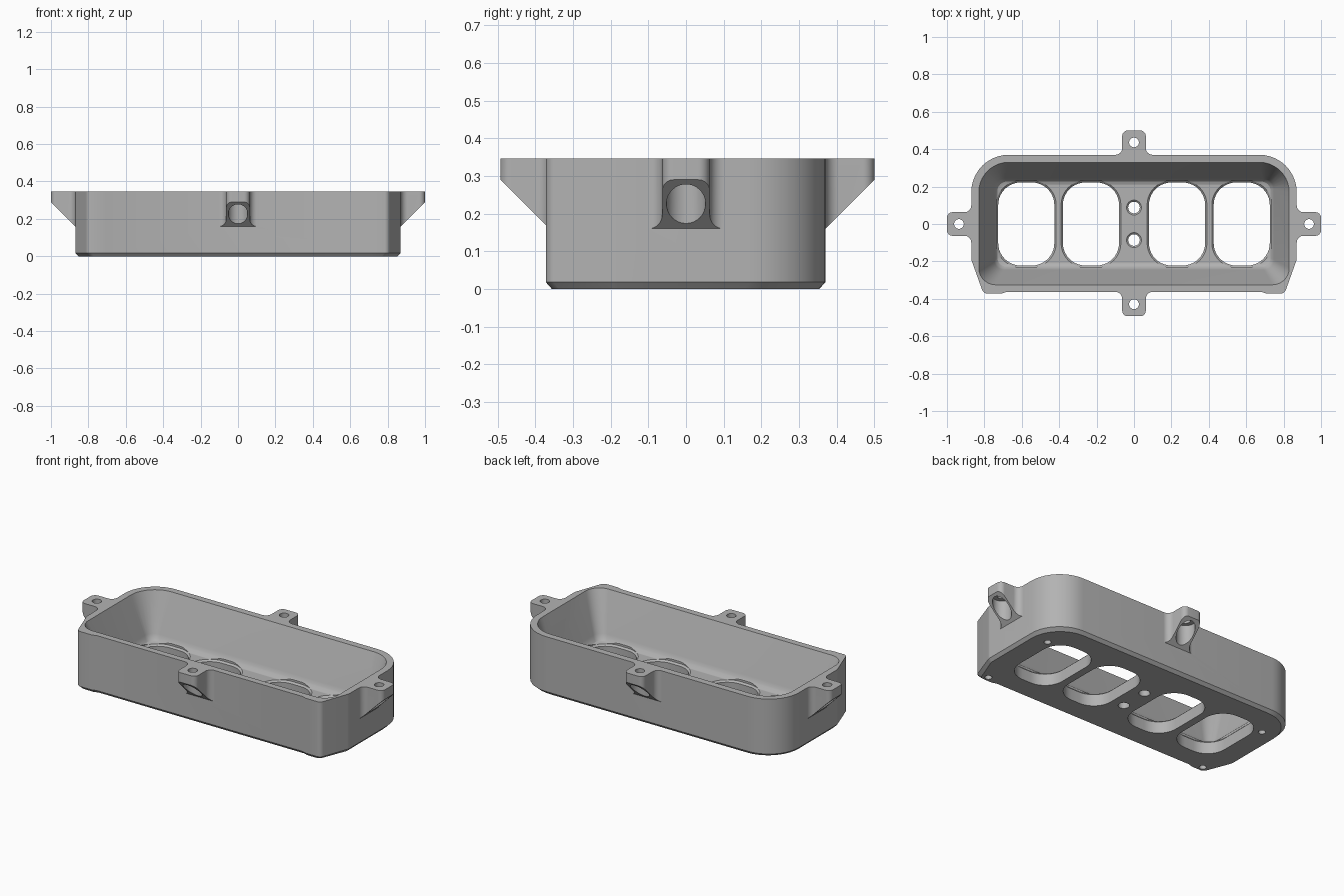
import bpy, bmesh, math
from mathutils import Vector

cube = bpy.data.objects.get("Cube")
if cube:
    bpy.data.objects.remove(cube, do_unlink=True)

TOP = 0.347
FLOOR = 0.08

grey = bpy.data.materials.new("plain grey")
grey.use_nodes = True
grey.diffuse_color = (0.45, 0.45, 0.45, 1)
for node in grey.node_tree.nodes:
    if node.type == 'BSDF_PRINCIPLED':
        node.inputs["Base Color"].default_value = grey.diffuse_color
        node.inputs["Roughness"].default_value = 0.6


def rounded(corners, steps=10):
    """Outline with each (x, y, radius) corner turned into an arc."""
    out = []
    for i, (x, y, r) in enumerate(corners):
        p = Vector((x, y))
        if r == 0:
            out.append(p)
            continue
        a = (Vector(corners[i - 1][:2]) - p).normalized()
        b = (Vector(corners[(i + 1) % len(corners)][:2]) - p).normalized()
        half = a.angle(b) / 2
        centre = p + (a + b).normalized() * (r / math.sin(half))
        start = p + a * (r / math.tan(half)) - centre
        end = p + b * (r / math.tan(half)) - centre
        turn = start.angle_signed(end)
        for k in range(steps + 1):
            t = -turn * k / steps
            c, s = math.cos(t), math.sin(t)
            out.append(centre + Vector((start.x * c - start.y * s,
                                        start.x * s + start.y * c)))
    return out


def rect(hx, front, back, r_front, r_back):
    return rounded([(-hx, front, r_front), (hx, front, r_front),
                    (hx, back, r_back), (-hx, back, r_back)])


def circle(x, y, r, n=32):
    return [Vector((x + r * math.cos(2 * math.pi * k / n),
                    y + r * math.sin(2 * math.pi * k / n))) for k in range(n)]


def loft(name, rings):
    """Closed solid through rings of 3D points."""
    bm = bmesh.new()
    loops = [[bm.verts.new(p) for p in ring] for ring in rings]
    for low, high in zip(loops, loops[1:]):
        for i in range(len(low)):
            j = (i + 1) % len(low)
            bm.faces.new((low[i], low[j], high[j], high[i]))
    bm.faces.new(loops[0][::-1])
    bm.faces.new(loops[-1])
    bmesh.ops.remove_doubles(bm, verts=bm.verts, dist=1e-5)
    bmesh.ops.recalc_face_normals(bm, faces=bm.faces)
    mesh = bpy.data.meshes.new(name)
    bm.to_mesh(mesh)
    bm.free()
    obj = bpy.data.objects.new(name, mesh)
    bpy.context.collection.objects.link(obj)
    mesh.materials.append(grey)
    return obj


def stack(name, *sections):
    """Loft of flat outlines, each given as (outline, height)."""
    return loft(name, [[(p.x, p.y, z) for p in line] for line, z in sections])


def combine(target, tool, operation):
    mod = target.modifiers.new(tool.name, 'BOOLEAN')
    mod.operation = operation
    mod.solver = 'EXACT'
    mod.object = tool
    bpy.context.view_layer.objects.active = target
    bpy.ops.object.modifier_apply(modifier=mod.name)
    bpy.data.objects.remove(tool, do_unlink=True)


# Body: rounded back corners, slanted front corners, chamfered base
def body_outline(inset):
    side, back, front = 0.87 - inset, 0.37 - inset, -0.372 + inset
    right = [(0.68, front + 0.009, 0), (0.71, front, 0),
             (0.805 - inset, front, 0.03), (side, -0.19, 0.05),
             (side, back, 0.2)]
    left = [(-x, y, r) for x, y, r in reversed(right)]
    return rounded(right + left)


body = stack("housing", (body_outline(0.016), 0),
             (body_outline(0), 0.018), (body_outline(0), TOP))

# Mounting lugs: filleted tabs with a sloping underside
lugs = [(Vector((0.87, 0)), Vector((1, 0))),
        (Vector((-0.87, 0)), Vector((-1, 0))),
        (Vector((0, 0.37)), Vector((0, 1))),
        (Vector((0, -0.363)), Vector((0, -1)))]
half_lug = [(-0.02, -0.1, 0), (0, -0.1, 0), (0, -0.063, 0.0365), (0.13, -0.063, 0.03)]
lug_outline = rounded(half_lug + [(u, -v, r) for u, v, r in reversed(half_lug)])
for root, out in lugs:
    across = Vector((-out.y, out.x))
    plan = [(root + out * p.x + across * p.y, p.x) for p in lug_outline]
    lug = loft("lug", [[(p.x, p.y, 0.16 + u) for p, u in plan],
                       [(p.x, p.y, TOP) for p, u in plan]])
    combine(body, lug, 'UNION')

# Tapered cavity with a rounded floor edge
cavity = stack("cavity",
               (rect(0.715, -0.212, 0.212, 0.04, 0.04), FLOOR),
               (rect(0.73, -0.227, 0.227, 0.045, 0.05), FLOOR + 0.006),
               (rect(0.741, -0.238, 0.238, 0.05, 0.055), FLOOR + 0.02),
               (rect(0.748, -0.245, 0.245, 0.055, 0.06), FLOOR + 0.04),
               (rect(0.83, -0.325, 0.33, 0.09, 0.16), TOP),
               (rect(0.83, -0.325, 0.33, 0.09, 0.16), TOP + 0.05))
combine(body, cavity, 'DIFFERENCE')

# Four ports with a chamfered upper rim
def port_outline(x, grow):
    line = rect(0.15 + grow, -0.222 - grow, 0.222 + grow, 0.12 + grow, 0.12 + grow)
    return [p + Vector((x, 0)) for p in line]


for x in (-0.576, -0.23, 0.23, 0.576):
    port = stack("port", (port_outline(x, 0), -0.05),
                 (port_outline(x, 0), FLOOR - 0.01),
                 (port_outline(x, 0.01), FLOOR),
                 (port_outline(x, 0.01), FLOOR + 0.035))
    combine(body, port, 'DIFFERENCE')

# Two centre holes
for y in (-0.086, 0.088):
    hole = stack("centre_hole", (circle(0, y, 0.031), -0.05),
                 (circle(0, y, 0.031), FLOOR - 0.008),
                 (circle(0, y, 0.04), FLOOR),
                 (circle(0, y, 0.04), FLOOR + 0.05))
    combine(body, hole, 'DIFFERENCE')

# Blind screw holes in the underside
for x in (-0.76, 0.76):
    for y in (-0.325, 0.175):
        hole = stack("screw_hole", (circle(x, y, 0.02), -0.05),
                     (circle(x, y, 0.02), 0.05))
        combine(body, hole, 'DIFFERENCE')

# Lug bolt holes with a counterbore from below
for root, out in lugs:
    c = root + out * 0.066
    hole = stack("bolt_hole", (circle(c.x, c.y, 0.052), 0.1),
                 (circle(c.x, c.y, 0.052), 0.3),
                 (circle(c.x, c.y, 0.026), 0.3),
                 (circle(c.x, c.y, 0.026), TOP + 0.05))
    combine(body, hole, 'DIFFERENCE')

bpy.ops.object.select_all(action='DESELECT')
body.select_set(True)
bpy.context.view_layer.objects.active = body
bpy.ops.object.shade_smooth_by_angle(angle=math.radians(25))
